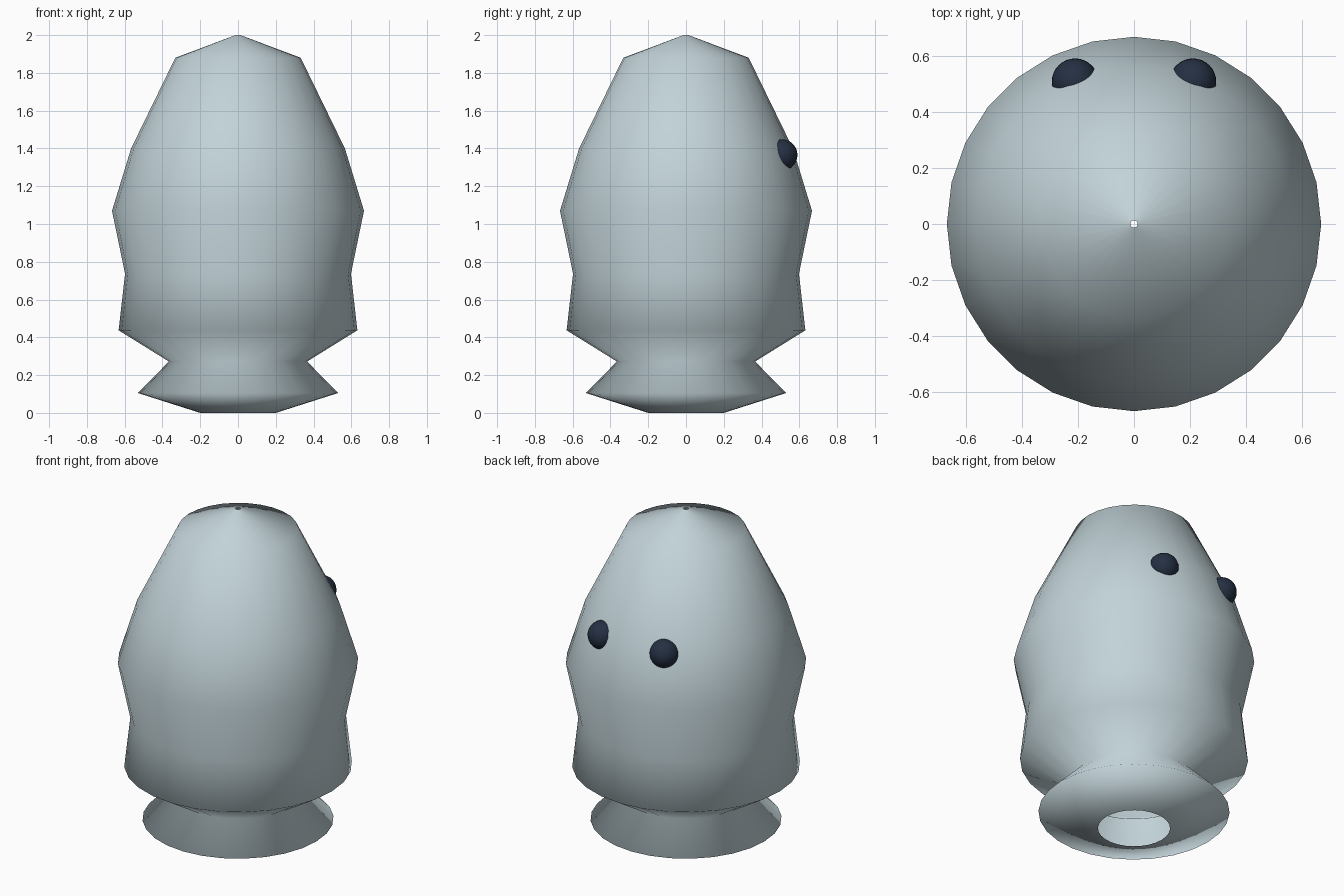
import bpy, bmesh, math
from mathutils import Vector

if "Cube" in bpy.data.objects:
    bpy.data.objects.remove(bpy.data.objects["Cube"])


def material(name, rgb):
    mat = bpy.data.materials.new(name)
    mat.diffuse_color = (*rgb, 1.0)
    mat.use_nodes = True
    mat.node_tree.nodes["Principled BSDF"].inputs["Base Color"].default_value = mat.diffuse_color
    return mat


def finish(bm, name, mat):
    for f in bm.faces:
        f.smooth = True
    mesh = bpy.data.meshes.new(name)
    bm.to_mesh(mesh)
    bm.free()
    mesh.materials.append(mat)
    obj = bpy.data.objects.new(name, mesh)
    bpy.context.collection.objects.link(obj)
    return obj


pale_grey = material("pale_blue_grey", (0.54, 0.65, 0.69))
navy = material("dark_navy", (0.018, 0.029, 0.055))

# Body: open 28-sided turned shell, as (radius, height) from base to tip
SIDES = 28
profile = [(0.2, 0.0), (0.53, 0.105), (0.366, 0.272), (0.632, 0.437),
           (0.598, 0.737), (0.667, 1.07), (0.566, 1.40), (0.332, 1.88),
           (0.013, 2.0)]
bm = bmesh.new()
rings = []
for r, z in profile:
    rings.append([bm.verts.new((r * math.cos(2 * math.pi * i / SIDES),
                                r * math.sin(2 * math.pi * i / SIDES), z))
                  for i in range(SIDES)])
for low, high in zip(rings, rings[1:]):
    for i in range(SIDES):
        j = (i + 1) % SIDES
        bm.faces.new((low[i], low[j], high[j], high[i]))
finish(bm, "body", pale_grey)

# Eyes: two balls half sunk into the back of the body
for side, name in ((-1, "left_eye"), (1, "right_eye")):
    bm = bmesh.new()
    bmesh.ops.create_uvsphere(bm, u_segments=32, v_segments=16, radius=0.083)
    bmesh.ops.translate(bm, verts=bm.verts, vec=Vector((side * 0.21, 0.507, 1.365)))
    finish(bm, name, navy)
